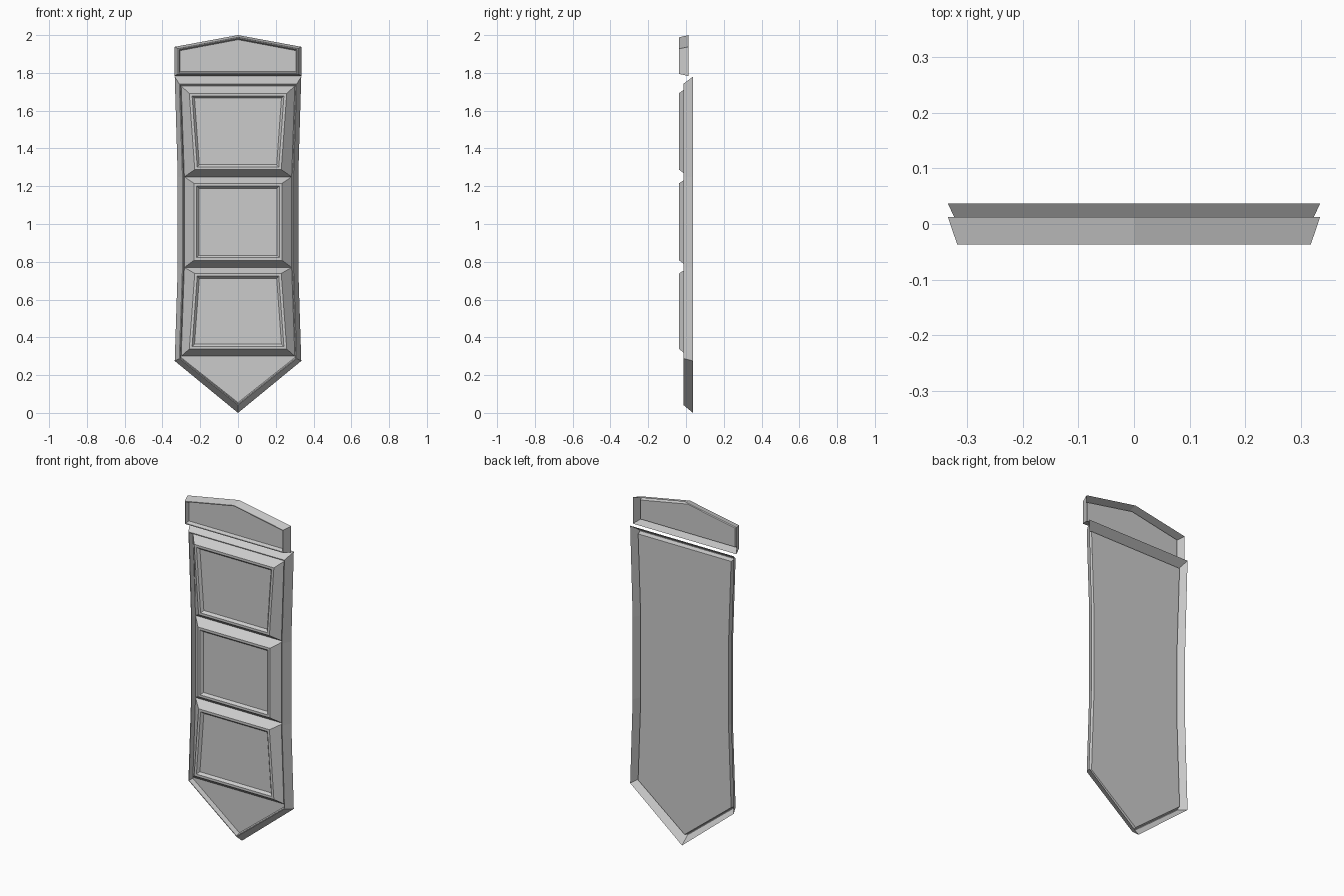
import bpy, bmesh
from mathutils import Vector

if "Cube" in bpy.data.objects:
    bpy.data.objects.remove(bpy.data.objects["Cube"])


def mirrored(half):
    """Close a right-hand half outline (top to bottom) across x = 0."""
    left = [(-x, z) for x, z in reversed(half) if x > 0]
    return half + left


def inset(pts, d):
    """Mitred inward offset of a clockwise outline."""
    out, n = [], len(pts)
    for i in range(n):
        p = Vector(pts[i])
        a = (p - Vector(pts[i - 1])).normalized()
        b = (Vector(pts[(i + 1) % n]) - p).normalized()
        na, nb = Vector((a.y, -a.x)), Vector((b.y, -b.x))
        q = p + (na + nb) * (d / (1 + na.dot(nb)))
        out.append((q.x, q.y))
    return out


def stepped_shell(name, loops):
    """Skin between successive (outline, y) loops and fill the last one."""
    bm = bmesh.new()
    rings = [[bm.verts.new((x, y, z)) for x, z in pts] for pts, y in loops]
    n = len(rings[0])
    for r, s in zip(rings, rings[1:]):
        for i in range(n):
            j = (i + 1) % n
            bm.faces.new((r[i], r[j], s[j], s[i]))
    cap = bm.faces.new(rings[-1])
    cap.normal_update()
    if cap.normal.y > 0:
        bmesh.ops.reverse_faces(bm, faces=bm.faces[:])
    mesh = bpy.data.meshes.new(name)
    bm.to_mesh(mesh)
    bm.free()
    obj = bpy.data.objects.new(name, mesh)
    bpy.context.collection.objects.link(obj)
    return obj


BACK, RIM, FLOOR, FRONT = 0.037, -0.014, 0.013, -0.037

# Pointed backing tray: open back, sloped sides, thin rim, recessed floor
outer = mirrored([(0.335, 1.78), (0.319, 1.25), (0.319, 0.77), (0.335, 0.275), (0, 0)])
rim = mirrored([(0.311, 1.742), (0.294, 1.25), (0.294, 0.77), (0.311, 0.288), (0, 0.042)])
stepped_shell("backing_tray", [(outer, BACK), (rim, RIM),
                               (inset(rim, 0.004), RIM), (inset(rim, 0.010), FLOOR)])

# Three raised panels with sunken centres: base and front right-hand edges
panels = {
    "upper_panel": ([(0.301, 1.73), (0.284, 1.25)], [(0.258, 1.692), (0.229, 1.288)]),
    "middle_panel": ([(0.284, 1.25), (0.284, 0.77)], [(0.233, 1.215), (0.233, 0.808)]),
    "lower_panel": ([(0.284, 0.77), (0.301, 0.30)], [(0.229, 0.738), (0.258, 0.338)]),
}
for name, (base, front) in panels.items():
    base, front = mirrored(base), mirrored(front)
    stepped_shell(name, [(base, FLOOR), (front, FRONT),
                         (inset(front, 0.014), FRONT), (inset(front, 0.026), FRONT + 0.014)])

# Gabled header plate above the tray
head = mirrored([(0, 2.0), (0.335, 1.938), (0.335, 1.783)])
head_rim = mirrored([(0, 1.988), (0.318, 1.928), (0.318, 1.795)])
stepped_shell("header_plate", [(head, 0.013), (head_rim, FRONT),
                               (inset(head_rim, 0.005), FRONT), (inset(head_rim, 0.012), FRONT + 0.022)])
